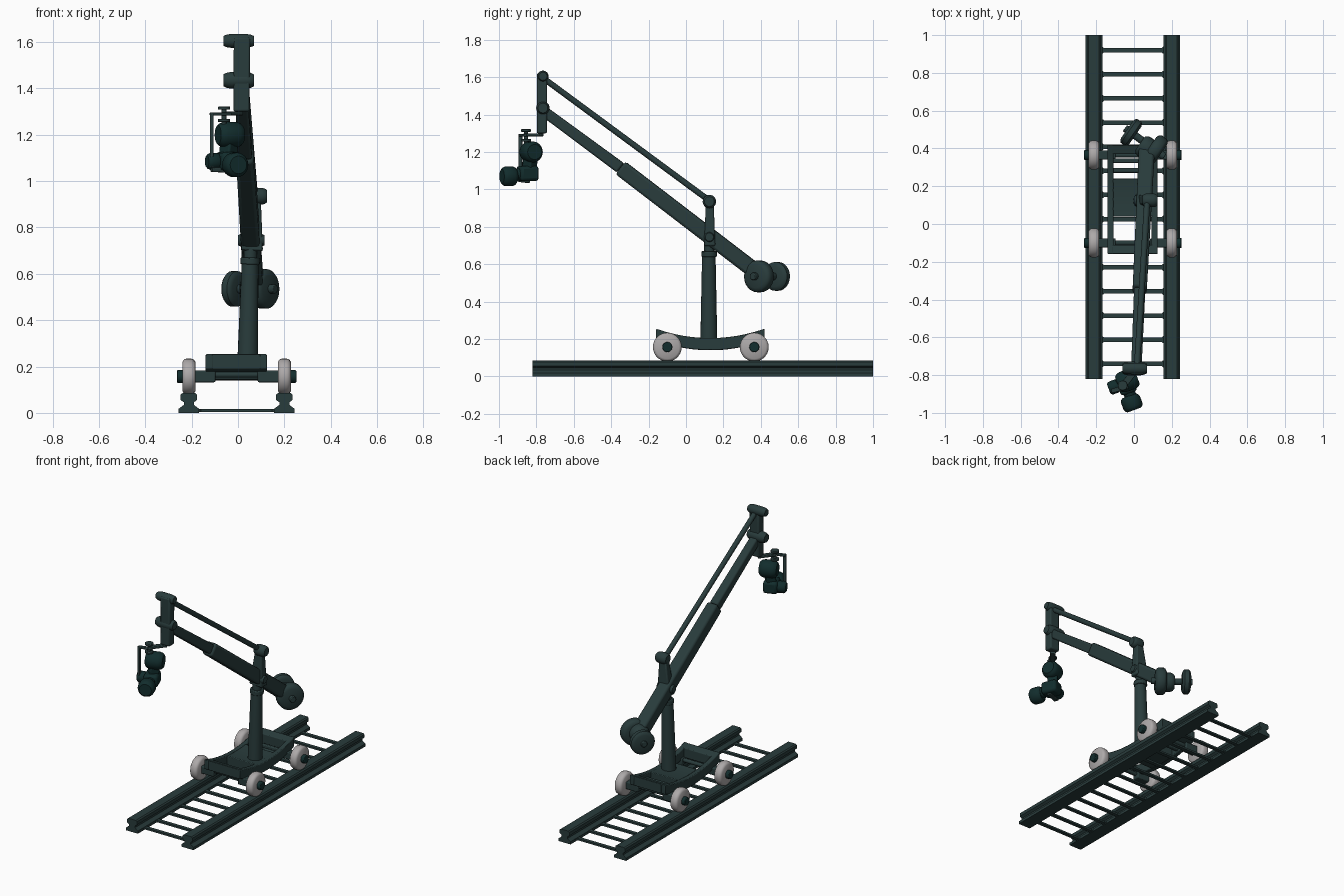
import bpy, bmesh, math
from mathutils import Vector, Matrix

cube = bpy.data.objects.get("Cube")
if cube:
    bpy.data.objects.remove(cube, do_unlink=True)


def material(name, rgb):
    m = bpy.data.materials.new(name)
    m.use_nodes = True
    m.diffuse_color = (*rgb, 1)
    m.node_tree.nodes["Principled BSDF"].inputs["Base Color"].default_value = (*rgb, 1)
    return m


GREEN = material("dark green metal", (0.022, 0.045, 0.045))
DARK = material("camera dark green", (0.006, 0.026, 0.026))
GREY = material("wheel grey", (0.42, 0.4, 0.4))


def finish(name, bm, mat, bevel=0.0):
    bmesh.ops.recalc_face_normals(bm, faces=bm.faces)
    mesh = bpy.data.meshes.new(name)
    bm.to_mesh(mesh)
    bm.free()
    mesh.materials.append(mat)
    ob = bpy.data.objects.new(name, mesh)
    bpy.context.collection.objects.link(ob)
    bpy.ops.object.select_all(action='DESELECT')
    ob.select_set(True)
    bpy.context.view_layer.objects.active = ob
    bpy.ops.object.shade_smooth_by_angle(angle=math.radians(40))
    if bevel:
        mod = ob.modifiers.new("soft edges", 'BEVEL')
        mod.width, mod.segments, mod.limit_method = bevel, 2, 'ANGLE'
    return ob


def loft(name, a, b, rings, mat=GREEN, bevel=0.0):
    """Skin matching outlines placed along a to b; rings = [(t, outline), ...]"""
    a, b = Vector(a), Vector(b)
    axis = (b - a).normalized()
    side = axis.cross(Vector((0, 0, 1)))
    side = side.normalized() if side.length > 0.01 else Vector((1, 0, 0))
    up = side.cross(axis)
    bm = bmesh.new()
    loops = [[bm.verts.new(a.lerp(b, t) + side * u + up * v) for u, v in outline]
             for t, outline in rings]
    for p, q in zip(loops, loops[1:]):
        for i in range(len(p)):
            j = (i + 1) % len(p)
            bm.faces.new((p[i], p[j], q[j], q[i]))
    bm.faces.new(loops[0])
    bm.faces.new(loops[-1])
    return finish(name, bm, mat, bevel)


def circle(r, n=20):
    return [(r * math.cos(i * math.tau / n), r * math.sin(i * math.tau / n)) for i in range(n)]


def rect(w, h):
    return [(-w / 2, -h / 2), (w / 2, -h / 2), (w / 2, h / 2), (-w / 2, h / 2)]


def rod(name, a, b, r, r2=None, mat=GREEN, bevel=0.0):
    return loft(name, a, b, [(0, circle(r)), (1, circle(r2 or r))], mat, bevel)


def drum(name, a, b, r, mat=GREEN):
    """Cylinder with rounded shoulders"""
    steps = [(0, .72), (.1, .9), (.25, 1), (.75, 1), (.9, .9), (1, .72)]
    return loft(name, a, b, [(t, circle(r * k, 24)) for t, k in steps], mat)


def beam(name, a, b, w, h, w2=None, h2=None, mat=GREEN, bevel=0.008):
    return loft(name, a, b, [(0, rect(w, h)), (1, rect(w2 or w, h2 or h))], mat, bevel)


def box(name, lo, hi, mat=GREEN, bevel=0.006):
    bm = bmesh.new()
    lo, hi = Vector(lo), Vector(hi)
    bmesh.ops.create_cube(bm, size=1, matrix=Matrix.Translation((lo + hi) / 2)
                          @ Matrix.Diagonal((*(hi - lo), 1)))
    return finish(name, bm, mat, bevel)


# Track: two rails with a foot, web and head, joined by flared rungs
half = [(.044, 0), (.044, .018), (.022, .034), (.022, .046), (.036, .056), (.036, .078), (.028, .085)]
rail = half + [(-u, v) for u, v in reversed(half)]
RAILS = {"right": -.212, "left": .2}
for label, x in RAILS.items():
    loft(label + "_rail", (x, -.82, 0), (x, 1, 0), [(0, rail), (1, rail)])
for i in range(14):
    y = -.74 + i * 1.66 / 13
    rings = [(0, rect(.06, .012)), (.06, rect(.024, .012)), (.94, rect(.024, .012)), (1, rect(.06, .012))]
    loft("track_rung", (-.18, y, .01), (.168, y, .01), rings)


# Dolly: sagging frame
def sag(y):
    return .205 + .05 * ((y - .13) / .29) ** 2


def frame_strip(name, x0, x1, y0, y1, thick=.065, n=12):
    bm = bmesh.new()
    loops = []
    for i in range(n + 1):
        y = y0 + (y1 - y0) * i / n
        z = sag(y)
        loops.append([bm.verts.new(c) for c in
                      ((x0, y, z - thick), (x1, y, z - thick), (x1, y, z), (x0, y, z))])
    for p, q in zip(loops, loops[1:]):
        for k in range(4):
            m = (k + 1) % 4
            bm.faces.new((p[k], p[m], q[m], q[k]))
    bm.faces.new(loops[0])
    bm.faces.new(loops[-1])
    return finish(name, bm, GREEN, .005)


frame_strip("right_frame_beam", -.14, -.108, -.16, .42)
frame_strip("left_frame_beam", .093, .125, -.16, .42)
frame_strip("front_frame_beam", -.135, .12, -.158, -.11)
frame_strip("back_frame_beam", -.135, .12, .37, .418)
frame_strip("pedestal_plate", -.112, .1, .04, .24)
for y in (.285, .335):
    box("frame_crossbar", (-.12, y - .012, .165), (.105, y + .012, .195))

# Wheels, axles and hubs
for y in (-.1, .365):
    rod("axle", (-.2, y, .165), (.19, y, .165), .013)
    for x, s in ((-.212, -1), (.2, 1)):
        loft("wheel", (x - .028, y, .157), (x + .028, y, .157),
             [(t, circle(.077 * k, 28)) for t, k in ((0, .82), (.12, .95), (.3, 1), (.7, 1), (.88, .95), (1, .82))], GREY)
        rod("wheel_hub", (x, y, .157), (x + s * .052, y, .157), .027, mat=DARK, bevel=.004)
        box("axle_block", (min(x, x - s * .115), y - .024, .132), (max(x, x - s * .115), y + .024, .182))

# Column, neck and upper fork
rod("column", (.04, .122, .15), (.052, .122, .65), .046, .036, bevel=.006)
rod("column_collar", (.052, .125, .64), (.053, .125, .67), .042, bevel=.005)
rod("column_neck", (.053, .125, .66), (.058, .125, .76), .028)
beam("upper_fork", (.06, .127, .7), (.075, .127, .95), .06, .095, .04, .045)
drum("boom_pivot", (.0, .125, .745), (.115, .125, .745), .03)
drum("tie_rod_pivot", (.045, .125, .935), (.125, .125, .935), .036)

# Boom in two sections, with the tie rod above it
REAR, MID, TIP = Vector((.068, .4, .54)), Vector((.03, -.35, 1.115)), Vector((.012, -.77, 1.425))
beam("rear_boom", REAR, MID, .085, .085, .075, .085, bevel=.014)
beam("front_boom", MID, TIP, .06, .062, .055, .055, bevel=.01)
rod("tie_rod", (.07, .125, .94), (.015, -.77, 1.6), .016)

# Front mast and its pivots
beam("front_mast", (.015, -.77, 1.3), (.017, -.77, 1.62), .07, .055)
for z, r in ((1.605, .03), (1.435, .036)):
    drum("mast_pivot", (-.062, -.765, z), (.068, -.765, z), r)

# Counterweights on a skewed shaft
axis = Vector((-.82, .57, 0)).normalized()
near, far = Vector((.112, .39, .535)), Vector((-.015, .485, .535))
rod("weight_shaft", near - axis * .06, far + axis * .04, .02, bevel=.004)
drum("near_weight", near - axis * .035, near + axis * .035, .085)
drum("boom_end_drum", REAR - axis * .05, REAR + axis * .045, .06)
drum("far_weight", far - axis * .027, far + axis * .027, .077)

# Hanging bracket with a turning stack
beam("bracket_link", (.01, -.77, 1.292), (-.06, -.86, 1.292), .035, .016, bevel=.004)
beam("bracket_top", (-.03, -.86, 1.29), (-.12, -.885, 1.29), .024, .014, bevel=.004)
beam("bracket_upright", (-.113, -.885, 1.06), (-.113, -.885, 1.297), .016, .02, bevel=.004)
beam("bracket_foot", (-.115, -.885, 1.05), (-.02, -.845, 1.045), .03, .02, bevel=.004)
rod("turning_post", (-.06, -.855, 1.23), (-.06, -.855, 1.32), .011)
for z in (1.262, 1.315):
    rod("turning_disc", (-.06, -.855, z - .007), (-.06, -.855, z + .007), .026, bevel=.003)

# Film camera: magazine, body, lens hood and side grips
view = Vector((.35, -.94, 0)).normalized()
across = Vector((.94, .35, 0)).normalized()
body = Vector((-.045, -.84, 1.085))
top = Vector((-.035, -.828, 1.2))
drum("camera_magazine", top - across * .055, top + across * .055, .056, DARK)
beam("camera_neck", body, top, .06, .06, mat=DARK)
beam("camera_body", body - view * .045, body + view * .06, .09, .08, mat=DARK, bevel=.016)
drum("camera_side_knob", body - across * .095, body - across * .035, .036, DARK)
rod("lens_barrel", body + view * .04, body + view * .1 - Vector((0, 0, .015)), .032, mat=DARK)
lens = Vector((-.012, -.947, 1.07))
drum("lens_hood", lens - view * .04, lens + view * .04, .053, DARK)
